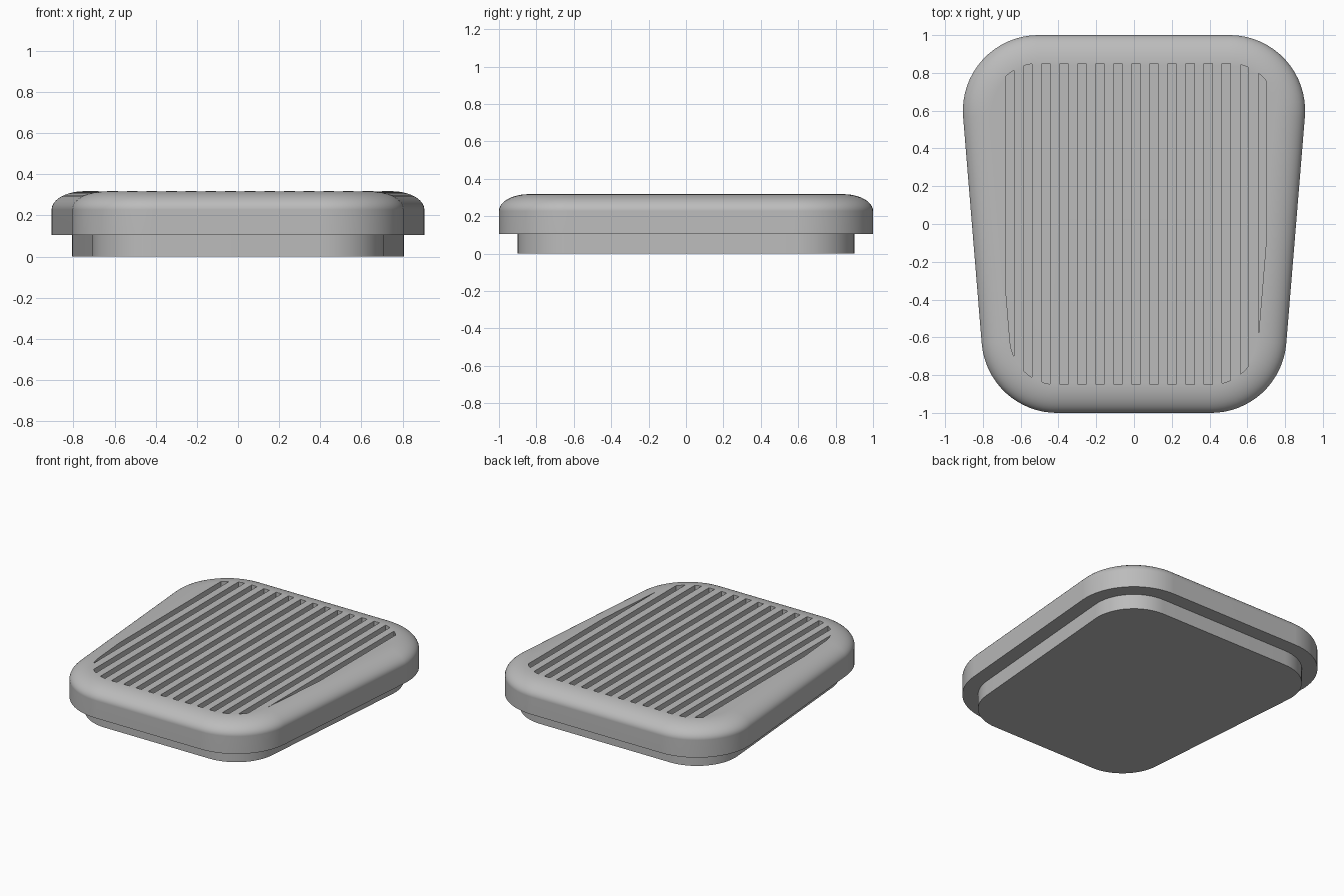
import bpy, bmesh, math
from mathutils import Vector

if "Cube" in bpy.data.objects:
    bpy.data.objects.remove(bpy.data.objects["Cube"], do_unlink=True)

R = 0.40                      # outer corner radius
TILT = math.atan(0.082)       # lean of the tapering sides
TOP, RIM, LIP = 0.318, 0.228, 0.105

grey = bpy.data.materials.new("rubber_grey")
grey.use_nodes = True
colour = (0.5, 0.5, 0.5, 1)
grey.diffuse_color = colour
grey.node_tree.nodes["Principled BSDF"].inputs["Base Color"].default_value = colour


def outline(inset, steps=16):
    """Rounded, tapered outline, counter-clockwise from the front."""
    half = []
    for cx, cy, a0, a1 in ((0.4075, -0.6, -math.pi / 2, -TILT),
                           (0.506, 0.6, -TILT, math.pi / 2)):
        for i in range(steps + 1):
            a = a0 + (a1 - a0) * i / steps
            half.append((cx + (R - inset) * math.cos(a), cy + (R - inset) * math.sin(a)))
    return half + [(-x, y) for x, y in reversed(half)]


def loft(bm, sections):
    """Closed solid through (inset, z) sections."""
    rings = [[bm.verts.new((x, y, z)) for x, y in outline(inset)] for inset, z in sections]
    n = len(rings[0])
    for low, high in zip(rings, rings[1:]):
        for i in range(n):
            j = (i + 1) % n
            bm.faces.new((low[i], low[j], high[j], high[i]))
    bm.faces.new(rings[0][::-1])
    bm.faces.new(rings[-1])


def finish(bm, name):
    mesh = bpy.data.meshes.new(name)
    bm.to_mesh(mesh)
    bm.free()
    mesh.materials.append(grey)
    obj = bpy.data.objects.new(name, mesh)
    bpy.context.collection.objects.link(obj)
    return obj


def smooth(obj):
    bpy.ops.object.select_all(action='DESELECT')
    obj.select_set(True)
    bpy.context.view_layer.objects.active = obj
    bpy.ops.object.shade_smooth_by_angle(angle=math.radians(35))


# Lower plinth
bm = bmesh.new()
loft(bm, [(0.1, 0), (0.1, LIP)])
smooth(finish(bm, "base_plate"))

# Pad with a softly rounded upper edge
bm = bmesh.new()
sections = [(0, LIP)]
for i in range(13):
    a = math.pi / 2 * i / 12
    sections.append((0.16 * (1 - math.cos(a)), RIM + (TOP - RIM) * math.sin(a)))
loft(bm, sections)
pad = finish(bm, "tread_pad")

# Groove cutter: slices of an inset prism
cut = bmesh.new()
for k in range(-7, 8):
    x = 0.011 + k * 0.0955
    bm = bmesh.new()
    loft(bm, [(0.15, TOP - 0.06), (0.15, TOP + 0.1)])
    for side in (-1, 1):
        bmesh.ops.bisect_plane(bm, geom=bm.verts[:] + bm.edges[:] + bm.faces[:],
                               plane_co=Vector((x + side * 0.0215, 0, 0)),
                               plane_no=Vector((side, 0, 0)), clear_outer=True)
        bmesh.ops.holes_fill(bm, edges=[e for e in bm.edges if e.is_boundary])
    bmesh.ops.recalc_face_normals(bm, faces=bm.faces[:])
    piece = bpy.data.meshes.new("groove_slice")
    bm.to_mesh(piece)
    bm.free()
    cut.from_mesh(piece)
    bpy.data.meshes.remove(piece)
cutter = finish(cut, "groove_cutter")
cutter.hide_render = True

# Cut the tread grooves
mod = pad.modifiers.new("grooves", 'BOOLEAN')
mod.operation = 'DIFFERENCE'
mod.solver = 'EXACT'
mod.object = cutter
bpy.context.view_layer.objects.active = pad
bpy.ops.object.modifier_apply(modifier=mod.name)
bpy.data.objects.remove(cutter, do_unlink=True)
smooth(pad)
normals = pad.modifiers.new("even_shading", 'WEIGHTED_NORMAL')
normals.keep_sharp = True
